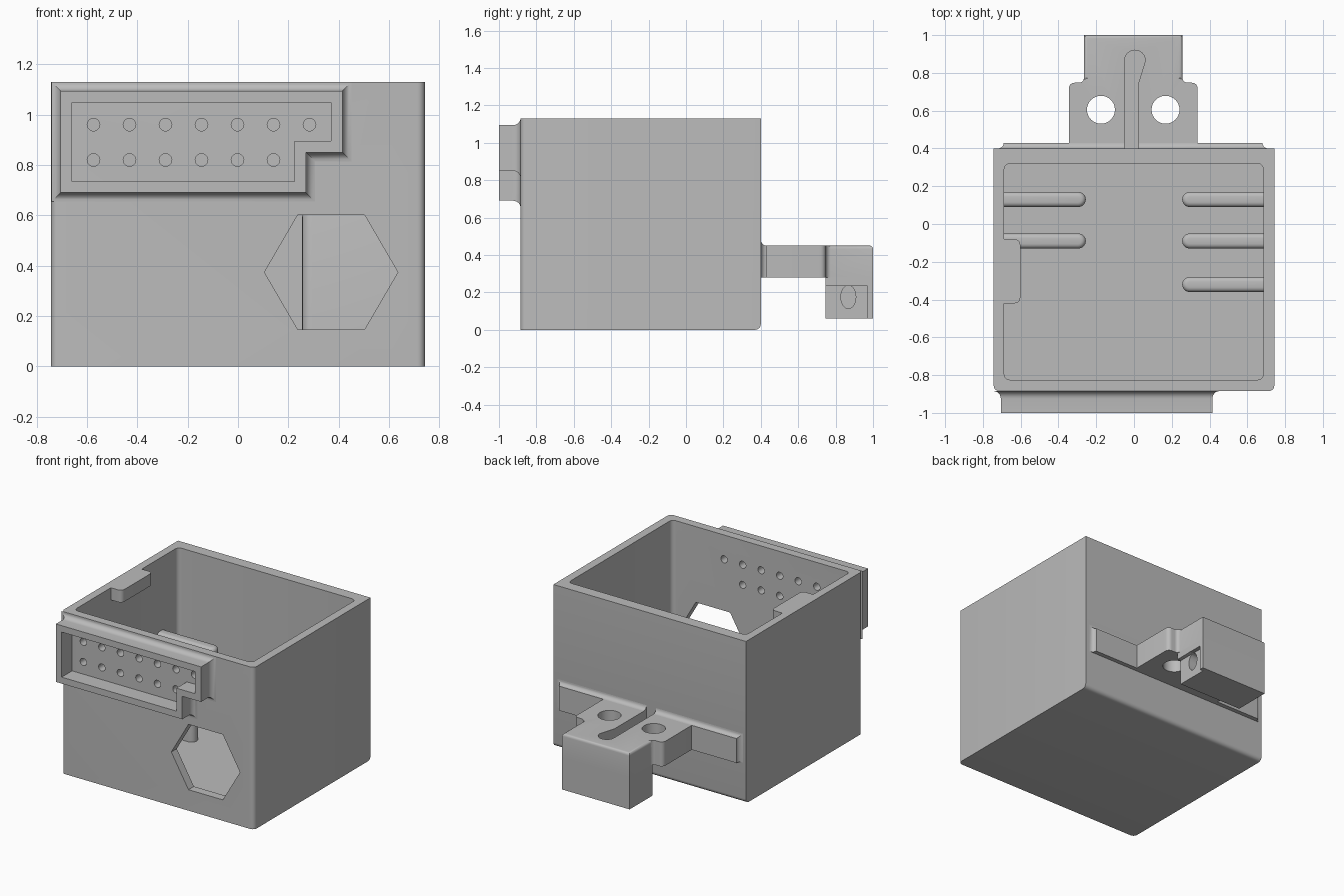
import bpy, bmesh
from math import sin, cos, pi, radians
from mathutils import Vector

if "Cube" in bpy.data.objects:
    bpy.data.objects.remove(bpy.data.objects["Cube"], do_unlink=True)

grey = bpy.data.materials.new("plain grey")
grey.use_nodes = True
grey.diffuse_color = (0.5, 0.5, 0.5, 1)
grey.node_tree.nodes["Principled BSDF"].inputs["Base Color"].default_value = (0.5, 0.5, 0.5, 1)


def loft(name, rings, ring_closed=False, bevel=None, width=0.02):
    """Skin equal-length point rings; cap the ends or close into a loop."""
    bm = bmesh.new()
    rows = [[bm.verts.new(p) for p in ring] for ring in rings]
    n = len(rows[0])
    pairs = list(zip(rows, rows[1:]))
    if ring_closed:
        pairs.append((rows[-1], rows[0]))
    else:
        bm.faces.new(rows[0])
        bm.faces.new(rows[-1])
    for a, b in pairs:
        for i in range(n):
            j = (i + 1) % n
            bm.faces.new((a[i], a[j], b[j], b[i]))
    bmesh.ops.recalc_face_normals(bm, faces=bm.faces)
    if bevel:
        edges = [e for e in bm.edges if bevel(*(v.co for v in e.verts))]
        bmesh.ops.bevel(bm, geom=edges, offset=width, segments=4, profile=0.5, affect='EDGES')
    mesh = bpy.data.meshes.new(name)
    bm.to_mesh(mesh)
    bm.free()
    mesh.materials.append(grey)
    ob = bpy.data.objects.new(name, mesh)
    bpy.context.collection.objects.link(ob)
    return ob


PLACE = {'x': lambda u, v, w: (w, u, v),
         'y': lambda u, v, w: (u, w, v),
         'z': lambda u, v, w: (u, v, w)}


def prism(name, pts, axis, a, b, **kw):
    return loft(name, [[PLACE[axis](u, v, w) for u, v in pts] for w in (a, b)], **kw)


def rect(x0, x1, y0, y1):
    return [(x0, y0), (x1, y0), (x1, y1), (x0, y1)]


def ellipse(cx, cy, rx, ry, n, start=0.0, sweep=2 * pi):
    k = n if sweep > 6 else n - 1
    return [(cx + rx * cos(start + sweep * i / k), cy + ry * sin(start + sweep * i / k))
            for i in range(n)]


def rounded(pts, radii, steps=5):
    """Round the square corners of a polygon."""
    out = []
    for i, (p, r) in enumerate(zip(pts, radii)):
        p = Vector(p)
        if not r:
            out.append(tuple(p))
            continue
        da = (Vector(pts[i - 1]) - p).normalized() * r
        db = (Vector(pts[(i + 1) % len(pts)]) - p).normalized() * r
        for k in range(steps + 1):
            t = pi / 2 * k / steps
            out.append(tuple(p + da * (1 - sin(t)) + db * (1 - cos(t))))
    return out


def cut(ob, cutters):
    """Subtract the cutters and remove them."""
    bpy.context.view_layer.objects.active = ob
    for c in cutters:
        c.hide_render = True
        mod = ob.modifiers.new("cut", 'BOOLEAN')
        mod.operation, mod.solver, mod.object = 'DIFFERENCE', 'EXACT', c
        bpy.ops.object.modifier_apply(modifier=mod.name)
        bpy.data.objects.remove(c, do_unlink=True)


W, FRONT, BACK, TOP, FLOOR = 0.743, -0.885, 0.4, 1.13, 0.05
parts = []

# Open-topped enclosure, with a rounded lower back edge
enclosure = prism("enclosure", rounded(rect(-W, W, FRONT, BACK), (0.03, 0.03, 0, 0)), 'z', 0, TOP,
                  bevel=lambda a, b: max(a.z, b.z) < 0.001 and min(a.y, b.y) > BACK - 0.001,
                  width=0.03)
cutters = [prism("cavity_cutter", rounded(rect(-0.687, 0.685, -0.825, 0.32), [0.03] * 4),
                 'z', FLOOR, 1.3),
           prism("hexagon_cutter", ellipse(0.37, 0.374, 0.265, 0.263, 6), 'y', -1.1, -0.7)]
# Two rows of pin holes
for z, count in ((0.96, 7), (0.82, 6)):
    for i in range(count):
        cutters.append(prism("pin_cutter", ellipse(-0.574 + 0.143 * i, z, 0.025, 0.025, 20),
                             'y', -0.95, -0.75))
cut(enclosure, cutters)
parts.append(enclosure)

# Tab at the top of the inner wall
parts.append(prism("inner_tab", rounded(rect(-0.69, -0.602, -0.42, -0.08), (0, 0.03, 0.03, 0)),
                   'z', 1.045, TOP))

# Upright inner ribs with round ends
for side, ys in ((-1, (0.13, -0.09)), (1, (0.13, -0.09, -0.32))):
    for y in ys:
        end = ellipse(0.295, y, 0.04, 0.04, 11, pi / 2, pi)
        plan = [(side * x, v) for x, v in end + [(0.69, y - 0.04), (0.69, y + 0.04)]]
        parts.append(prism("inner_rib", plan, 'z', FLOOR - 0.01, 0.62,
                           bevel=lambda a, b: min(a.z, b.z) > 0.61 and min(abs(a.x), abs(b.x)) < 0.6,
                           width=0.025))


# Stepped connector shroud with a flared foot
def shroud_ring(o, y):
    x0, x1, xs = -0.705 - o, 0.415 + o, 0.27 + o
    z0, z1, zs = 0.69 - o, 1.094 + o, 0.85 - o
    return [(x, y, z) for x, z in
            ((x0, z0), (xs, z0), (xs, zs), (x1, zs), (x1, z1), (x0, z1))]


arc = [pi / 2 * i / 6 for i in range(7)]
rings = [shroud_ring(-0.045, FRONT), shroud_ring(-0.045, -1), shroud_ring(0, -1)]
rings += [shroud_ring(0.036 * (1 - cos(t)), -0.925 + 0.04 * sin(t)) for t in arc]
parts.append(loft("connector_shroud", rings, ring_closed=True))


# Rear mounting strip flaring into the wall
def strip_ring(o, y):
    return [(x, y, z) for x, z in rect(-0.69 - o, 0.68 + o, 0.28, 0.45 + o)]


strip = loft("mounting_strip", [strip_ring(0.03 * (1 - cos(t)), 0.43 - 0.03 * sin(t)) for t in arc])

# Mounting arm with shoulders, two bolt holes and a keyhole groove
plan = rounded([(-0.345, BACK), (0.337, BACK), (0.337, 0.748), (0.257, 0.748),
                (0.257, 1), (-0.265, 1), (-0.265, 0.748), (-0.345, 0.748)],
               (0, 0, 0.03, 0.025, 0, 0, 0.025, 0.03))
arm = prism("mounting_arm", plan, 'z', 0.28, 0.45,
            bevel=lambda a, b: min(a.z, b.z) > 0.44 and min(a.y, b.y) > 0.76, width=0.018)
groove = [(-0.05, 0.38), (0.025, 0.38), (0.025, 0.75)] + ellipse(0.005, 0.865, 0.055, 0.055, 13, 0, pi)
cut(strip, [prism("groove_cutter", groove, 'z', 0.36, 0.6)])
cut(arm, [prism("groove_cutter", groove, 'z', 0.36, 0.6)] +
    [prism("bolt_cutter", ellipse(x, 0.605, 0.074, 0.074, 32), 'z', 0.2, 0.6) for x in (-0.175, 0.167)])
parts += [strip, arm]

# Hanging end block with a side recess and an oval socket
block = prism("end_block", rect(-0.265, 0.257, 0.745, 1), 'z', 0.06, 0.28)
cut(block, [prism("recess_cutter", rect(0.7, 0.97, 0, 0.235), 'x', 0.23, 0.4),
            prism("socket_cutter", ellipse(0.868, 0.175, 0.04, 0.062, 28), 'x', 0.1, 0.4)])
parts.append(block)

# Smooth curved surfaces, keep hard edges
for ob in parts:
    bpy.ops.object.select_all(action='DESELECT')
    ob.select_set(True)
    bpy.context.view_layer.objects.active = ob
    bpy.ops.object.shade_smooth_by_angle(angle=radians(30))
